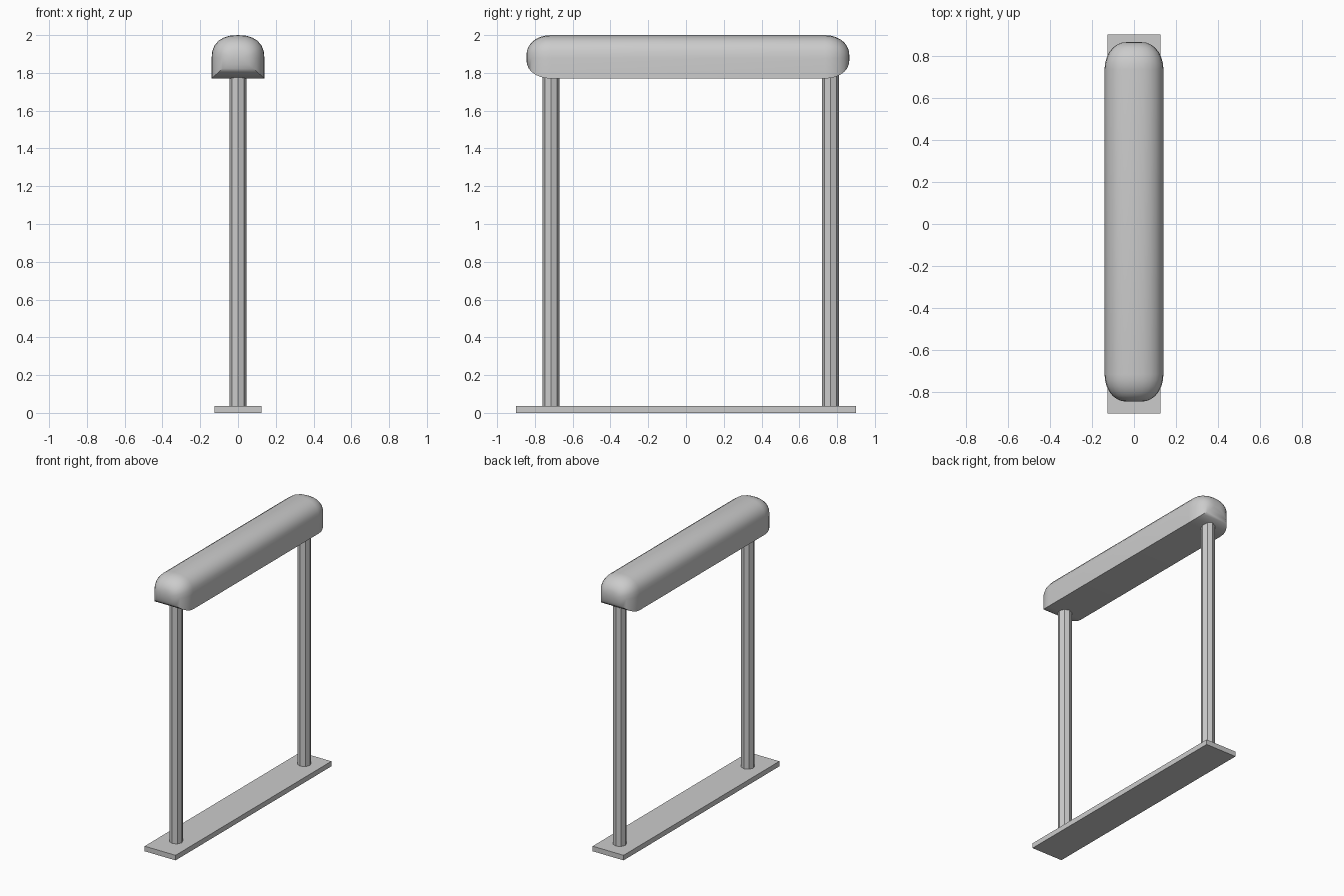
import bpy, bmesh, math

cube = bpy.data.objects.get("Cube")
if cube:
    bpy.data.objects.remove(cube, do_unlink=True)

grey = bpy.data.materials.new("plain_grey")
grey.use_nodes = True
colour = (0.6, 0.6, 0.6, 1)
grey.diffuse_color = colour
grey.node_tree.nodes["Principled BSDF"].inputs["Base Color"].default_value = colour


def finish(name, bm):
    bmesh.ops.recalc_face_normals(bm, faces=bm.faces)
    mesh = bpy.data.meshes.new(name)
    bm.to_mesh(mesh)
    bm.free()
    mesh.materials.append(grey)
    obj = bpy.data.objects.new(name, mesh)
    bpy.context.collection.objects.link(obj)
    return obj


# Flat floor plate
bm = bmesh.new()
bmesh.ops.create_cube(bm, size=1)
bmesh.ops.scale(bm, vec=(0.25, 1.8, 0.037), verts=bm.verts)
bmesh.ops.translate(bm, vec=(0, 0, 0.0185), verts=bm.verts)
finish("base_plate", bm)

# Two octagonal posts
for name, y in (("front_post", -0.715), ("back_post", 0.765)):
    bm = bmesh.new()
    bmesh.ops.create_cone(bm, cap_ends=True, segments=8, radius1=0.046,
                          radius2=0.046, depth=1.82)
    bmesh.ops.translate(bm, vec=(0, y, 0.93), verts=bm.verts)
    finish(name, bm)


# Padded beam: domed section with a flat bottom, lofted along y
def section(bm, y, half, bottom, top, steps=6):
    shoulder = bottom + (top - bottom) * 0.47
    pts = [(half, bottom)]
    for i in range(2 * steps + 1):
        a = math.pi * i / (2 * steps)
        c, s = math.cos(a), math.sin(a)
        x = math.copysign(abs(c) ** 0.85, c)
        pts.append((half * x, shoulder + (top - shoulder) * s ** 0.85))
    pts.append((-half, bottom))
    return [bm.verts.new((x, y, z)) for x, z in pts]


bm = bmesh.new()
END, STEPS = 0.13, 7
angles = [math.pi / 2 * i / STEPS for i in range(STEPS + 1)]
stations = [(-0.715 - END * math.sin(a), a) for a in reversed(angles)]
stations += [(0.735 + END * math.sin(a), a) for a in angles]
rings = []
for y, a in stations:
    k = math.cos(a) ** 0.9
    rings.append(section(bm, y, 0.03 + 0.11 * k, 1.87 - 0.1 * k, 1.89 + 0.11 * k))
for r, q in zip(rings, rings[1:]):
    for i in range(len(r)):
        j = (i + 1) % len(r)
        bm.faces.new((r[i], r[j], q[j], q[i]))
bm.faces.new(rings[0])
bm.faces.new(rings[-1])
beam = finish("padded_beam", bm)
bpy.ops.object.select_all(action="DESELECT")
beam.select_set(True)
bpy.context.view_layer.objects.active = beam
bpy.ops.object.shade_smooth_by_angle(angle=math.radians(40))
